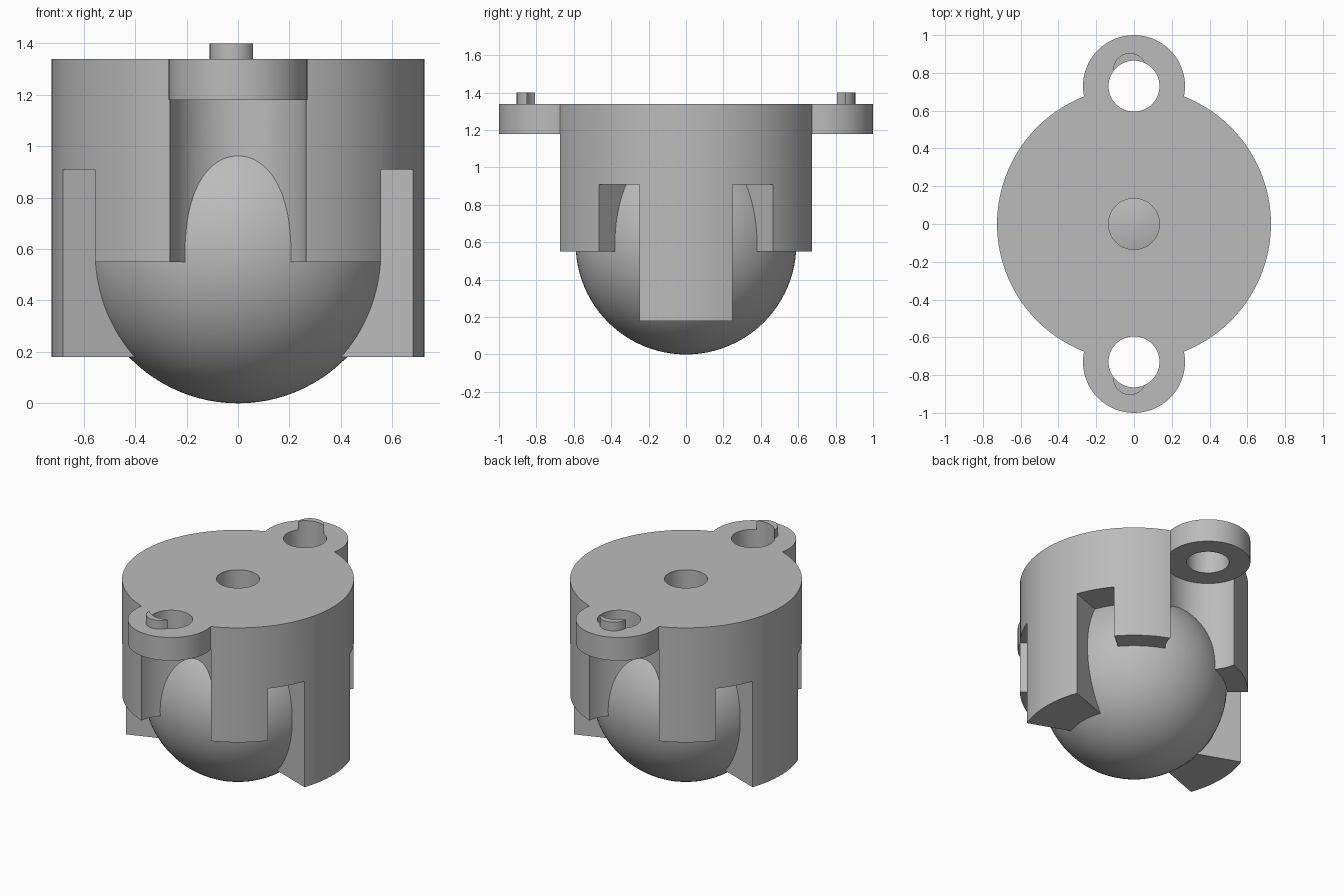
import bpy, bmesh
from math import cos, sin, radians

cube = bpy.data.objects.get("Cube")
if cube:
    bpy.data.objects.remove(cube, do_unlink=True)

grey = bpy.data.materials.new("plain grey")
grey.use_nodes = True
colour = (0.5, 0.5, 0.5, 1)
grey.diffuse_color = colour
grey.node_tree.nodes["Principled BSDF"].inputs["Base Color"].default_value = colour

BODY_R, BALL_R = 0.725, 0.59
TOP, EAR_BOTTOM, LEG_BOTTOM = 1.34, 1.18, 0.18
SKIRT_BOTTOM, SLOT_TOP = 0.55, 0.91
EAR_Y, EAR_R, HOLE_R = 0.73, 0.27, 0.135


def finish(bm, name):
    bmesh.ops.recalc_face_normals(bm, faces=bm.faces)
    mesh = bpy.data.meshes.new(name)
    bm.to_mesh(mesh)
    bm.free()
    mesh.materials.append(grey)
    obj = bpy.data.objects.new(name, mesh)
    bpy.context.collection.objects.link(obj)
    return obj


def prism(name, points, z0, z1):
    bm = bmesh.new()
    face = bm.faces.new([bm.verts.new((x, y, z0)) for x, y in points])
    new = bmesh.ops.extrude_face_region(bm, geom=[face])["geom"]
    verts = [v for v in new if isinstance(v, bmesh.types.BMVert)]
    bmesh.ops.translate(bm, verts=verts, vec=(0, 0, z1 - z0))
    return finish(bm, name)


def arc(radius, a0, a1, steps, x=0, y=0):
    angles = [radians(a0 + (a1 - a0) * i / steps) for i in range(steps + 1)]
    return [(x + radius * cos(a), y + radius * sin(a)) for a in angles]


def cylinder(name, radius, z0, z1, x=0, y=0, sides=64):
    return prism(name, arc(radius, 0, 360, sides, x, y)[:-1], z0, z1)


def wedge(name, a0, a1, z0, z1):
    return prism(name, [(0, 0)] + arc(2, a0, a1, 4), z0, z1)


def sphere(name, radius):
    bm = bmesh.new()
    bmesh.ops.create_uvsphere(bm, u_segments=96, v_segments=48, radius=radius)
    bmesh.ops.translate(bm, verts=bm.verts, vec=(0, 0, BALL_R))
    return finish(bm, name)


def combine(target, tool, operation="DIFFERENCE"):
    mod = target.modifiers.new("combine", "BOOLEAN")
    mod.operation, mod.solver, mod.object = operation, "EXACT", tool
    bpy.context.view_layer.objects.active = target
    bpy.ops.object.modifier_apply(modifier=mod.name)
    bpy.data.objects.remove(tool, do_unlink=True)


# Housing with a round socket and a central hole
housing = cylinder("housing", BODY_R, LEG_BOTTOM, TOP, sides=128)
combine(housing, sphere("socket_cutter", BALL_R * 1.003))
combine(housing, cylinder("centre_hole_cutter", HOLE_R, 1, 1.5))

for side in (-1, 1):
    # Mounting ear, locating peg, screw channel and screw hole
    y = side * EAR_Y
    combine(housing, cylinder("ear", EAR_R, 1.1, TOP, y=y), "UNION")
    combine(housing, cylinder("peg", 0.088, 1.25, 1.4, -0.022, side * 0.817), "UNION")
    combine(housing, cylinder("channel_cutter", EAR_R + 0.001, 0, EAR_BOTTOM, y=y))
    combine(housing, cylinder("screw_hole_cutter", HOLE_R, 1, 1.5, y=y))
    # Shorter skirt between the legs, and taller slots beside each leg
    combine(housing, wedge("skirt_cutter", side * 30, side * 150, 0, SKIRT_BOTTOM))
    for start in (20, 140):
        combine(housing, wedge("slot_cutter", side * start, side * (start + 20), 0, SLOT_TOP))

# Rolling ball
ball = sphere("ball", BALL_R)

for obj in (housing, ball):
    bpy.ops.object.select_all(action="DESELECT")
    obj.select_set(True)
    bpy.context.view_layer.objects.active = obj
    bpy.ops.object.shade_smooth_by_angle(angle=radians(30))
